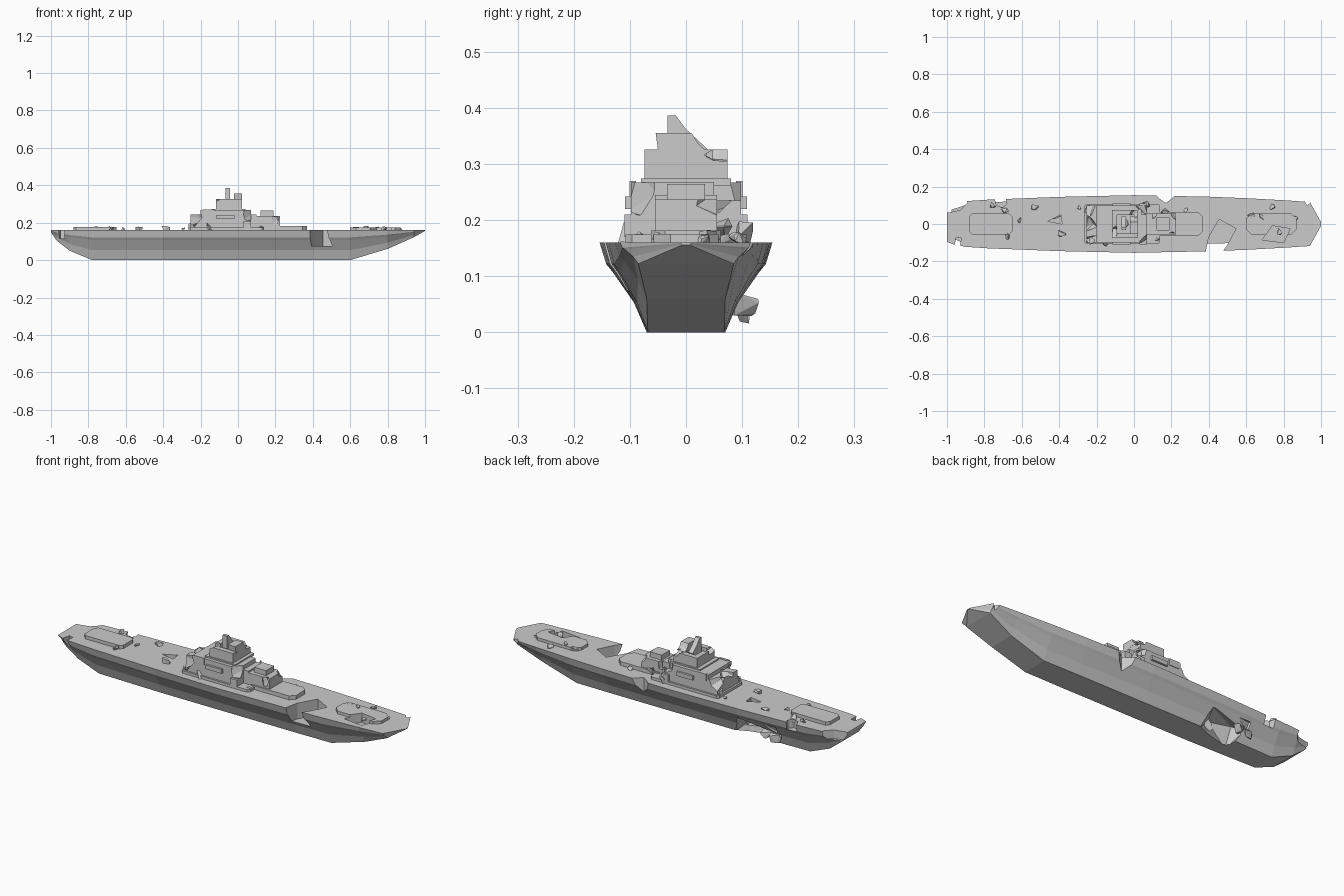
import bpy, bmesh, math, random
from mathutils import Vector, Euler

if "Cube" in bpy.data.objects:
    bpy.data.objects.remove(bpy.data.objects["Cube"])

random.seed(7)


def finish(name, bm):
    bmesh.ops.recalc_face_normals(bm, faces=bm.faces)
    me = bpy.data.meshes.new(name)
    bm.to_mesh(me)
    bm.free()
    ob = bpy.data.objects.new(name, me)
    bpy.context.collection.objects.link(ob)
    return ob


def prism(name, pts, z0, z1):
    bm = bmesh.new()
    f = bm.faces.new([bm.verts.new((x, y, z0)) for x, y in pts])
    r = bmesh.ops.extrude_face_region(bm, geom=[f])
    for v in r["geom"]:
        if isinstance(v, bmesh.types.BMVert):
            v.co.z = z1
    return finish(name, bm)


def slab(name, x0, x1, hw, z0, z1, c=0.0, y=0.0):
    # box with optional chamfered corners in plan
    if c:
        pts = [(x0 + c, y - hw), (x1 - c, y - hw), (x1, y - hw + c), (x1, y + hw - c),
               (x1 - c, y + hw), (x0 + c, y + hw), (x0, y + hw - c), (x0, y - hw + c)]
    else:
        pts = [(x0, y - hw), (x1, y - hw), (x1, y + hw), (x0, y + hw)]
    return prism(name, pts, z0, z1)


def rock(name, loc, size, rot=0.0, n=10):
    # irregular convex chunk, used for debris and for cutting breaches
    bm = bmesh.new()
    e = Euler((random.uniform(-.2, .2), random.uniform(-.2, .2), rot))
    for _ in range(n):
        d = Vector((random.gauss(0, 1), random.gauss(0, 1), random.gauss(0, 1))).normalized()
        d = Vector([max(-.8, min(.8, a * 1.25)) / .8 * s for a, s in zip(d, size)])
        d.rotate(e)
        bm.verts.new(d + Vector(loc))
    r = bmesh.ops.convex_hull(bm, input=bm.verts)
    bmesh.ops.delete(bm, geom=list({v for v in r["geom_interior"] if isinstance(v, bmesh.types.BMVert)}), context="VERTS")
    return finish(name, bm)


def cut(ob, cutter):
    cutter.hide_render = True
    m = ob.modifiers.new("cut", "BOOLEAN")
    m.operation, m.object, m.solver = "DIFFERENCE", cutter, "EXACT"
    bpy.context.view_layer.objects.active = ob
    bpy.ops.object.modifier_apply(modifier=m.name)
    bpy.data.objects.remove(cutter)


def breach(ob, *rocks):
    for loc, size, rot in rocks:
        cut(ob, rock("breach_cutter", loc, size, rot, 14))


# hull: lofted stations (x, keel height, bottom half width, deck half width)
stations = [(-1, .148, .08, .095), (-.97, .105, .075, .108), (-.9, .05, .068, .122), (-.78, 0, .062, .13),
            (-.4, 0, .07, .145), (0, 0, .07, .154), (.4, 0, .07, .146), (.6, 0, .068, .138),
            (.8, .06, .07, .127), (.94, .122, .085, .118), (1, .156, .006, .01)]
levels = [(0, 0), (.33, .27), (.67, .72), (.76, .86), (1, 1)]
bm = bmesh.new()
rings = []
for x, k, b, d in stations:
    half = [(b + (d - b) * w, k + (.16 - k) * t) for t, w in levels]
    ring = [(y, z) for y, z in half] + [(-y, z) for y, z in reversed(half)]
    rings.append([bm.verts.new((x, y, z)) for y, z in ring])
for a, b in zip(rings, rings[1:]):
    for i in range(len(a)):
        j = (i + 1) % len(a)
        bm.faces.new((a[i], a[j], b[j], b[i]))
bm.faces.new(rings[0])
bm.faces.new(rings[-1])
hull = finish("hull", bm)

# hull breaches: forward gash, beam notch, torn keel with a shaft to the deck
cut(hull, prism("gash_cutter", [(.385, -.2), (.385, -.14), (.40, -.07), (.455, .025), (.545, -.025),
                                (.50, -.11), (.475, -.145), (.47, -.2)], .075, .2))
cut(hull, prism("notch_cutter", [(.10, .17), (.13, .14), (.17, .112), (.20, .135), (.24, .17)], .085, .2))
cut(hull, prism("shaft_cutter", [(-.46, .015), (-.385, 0), (-.39, .05)], .03, .2))
breach(hull, ((-.46, .09, .02), (.11, .08, .07), .3), ((-.57, .13, .06), (.05, .03, .04), .4))
for pts in ([(-1.02, .06), (-.985, .062), (-.93, .075), (-.89, .115), (-.91, .15), (-1.02, .15)],
            [(-.965, -.14), (-.95, -.07), (-.925, -.075), (-.93, -.14)],
            [(-.75, .15), (-.735, .10), (-.70, .085), (-.68, .11), (-.69, .15)],
            [(.90, .14), (.925, .10), (.94, .11), (.95, .14)]):
    cut(hull, prism("edge_cutter", pts, .115, .2))

# raised deck plates
stern_plate = slab("stern_plate", -.88, -.65, .055, .155, .178, .015)
fore_plate = slab("fore_plate", .60, .87, .058, .155, .175, .03)
pit = [(.685, -.085), (.74, -.01), (.835, -.025), (.80, -.10)]
cut(fore_plate, prism("pit_cutter", pit, .12, .2))
cut(hull, prism("pit_cutter", pit, .125, .2))
slab("base_deck", -.265, .14, .108, .155, .174, .012)
slab("fore_base_deck", .10, .37, .062, .155, .181, .025)

# main deckhouse
deckhouse = slab("deckhouse", -.255, .07, .098, .17, .267)
cut(deckhouse, slab("step_cutter", -.3, -.20, .2, .245, .3))
cut(deckhouse, slab("step_cutter", .025, .2, .05, .235, .3, 0, .1))
breach(deckhouse, ((-.21, -.10, .225), (.05, .04, .045), .3), ((-.24, .09, .25), (.05, .04, .05), .7),
       ((.04, .09, .26), (.04, .04, .05), .2), ((-.24, 0, .25), (.03, .035, .03), .5),
       ((.06, -.09, .25), (.03, .03, .04), .4))
slab("deckhouse_front", .06, .10, .055, .17, .245)
for s in (-1, 1):
    slab("side_sponson", -.115, -.02, .008, .22, .242, 0, s * .101)
    slab("side_fin", -.19, -.13, .006, .235, .27, 0, s * .095)
    slab("corner_post", .03, .07, .012, .17, .21, 0, s * .098)

# forward gun house in front of the deckhouse
gunhouse = slab("gunhouse", .095, .225, .055, .175, .237)
breach(gunhouse, ((.22, .05, .24), (.03, .03, .03), .4), ((.10, .055, .23), (.025, .025, .03), .2),
       ((.20, -.06, .215), (.02, .02, .025), .6))
slab("gunhouse_cap", .12, .19, .034, .235, .264)

# tower with an open broken top
tower = slab("tower", -.118, .022, .074, .265, .326)
cut(tower, slab("well_cutter", -.09, .0, .047, .285, .4))
breach(tower, ((.01, .06, .325), (.035, .03, .02), .3), ((-.11, -.05, .33), (.03, .03, .025), .5))
slab("tower_foot", -.14, .04, .08, .262, .274)


# torn mast plates on the tower, drawn in the y-z plane
def plate(name, pts, x, t):
    ob = prism(name, pts, -t / 2, t / 2)
    for v in ob.data.vertices:
        v.co = (x + v.co.z, v.co.x, v.co.y)


plate("mast_plate", [(-.05, .325), (-.033, .31), (.005, .316), (.04, .32), (.022, .336), (.01, .355), (-.054, .355)], 0, .045)
plate("mast_shard", [(-.033, .30), (.03, .30), (.04, .325), (.0, .362), (-.018, .386), (-.033, .386)], -.055, .026)

# loose debris on the decks: x, y, size
for x, y, s in ((-.70, .075, .024), (-.68, -.06, .02), (-.53, .09, .018), (-.39, -.05, .022), (-.29, .09, .012),
                (-.76, .1, .018), (.63, .04, .02), (.69, .04, .023), (.74, .09, .016), (.78, -.04, .018),
                (.86, .03, .014), (.28, .07, .014), (.12, -.09, .018), (-.61, .02, .012)):
    rock("debris", (x, y, .166), (s, s * .8, s * .7), random.uniform(0, 3))
for x, y, z in ((-.22, -.09, .18), (-.24, .07, .18), (-.15, -.1, .18), (.06, .1, .18), (.16, .06, .185), (-.05, 0, .29)):
    rock("deckhouse_debris", (x, y, z), (.022, .016, .02), random.uniform(0, 3))

# hanging torn plating by the keel breach
for x, y, z in ((-.55, .10, .05), (-.6, .1, .04)):
    rock("torn_plating", (x, y, z), (.03, .018, .022), .5)
